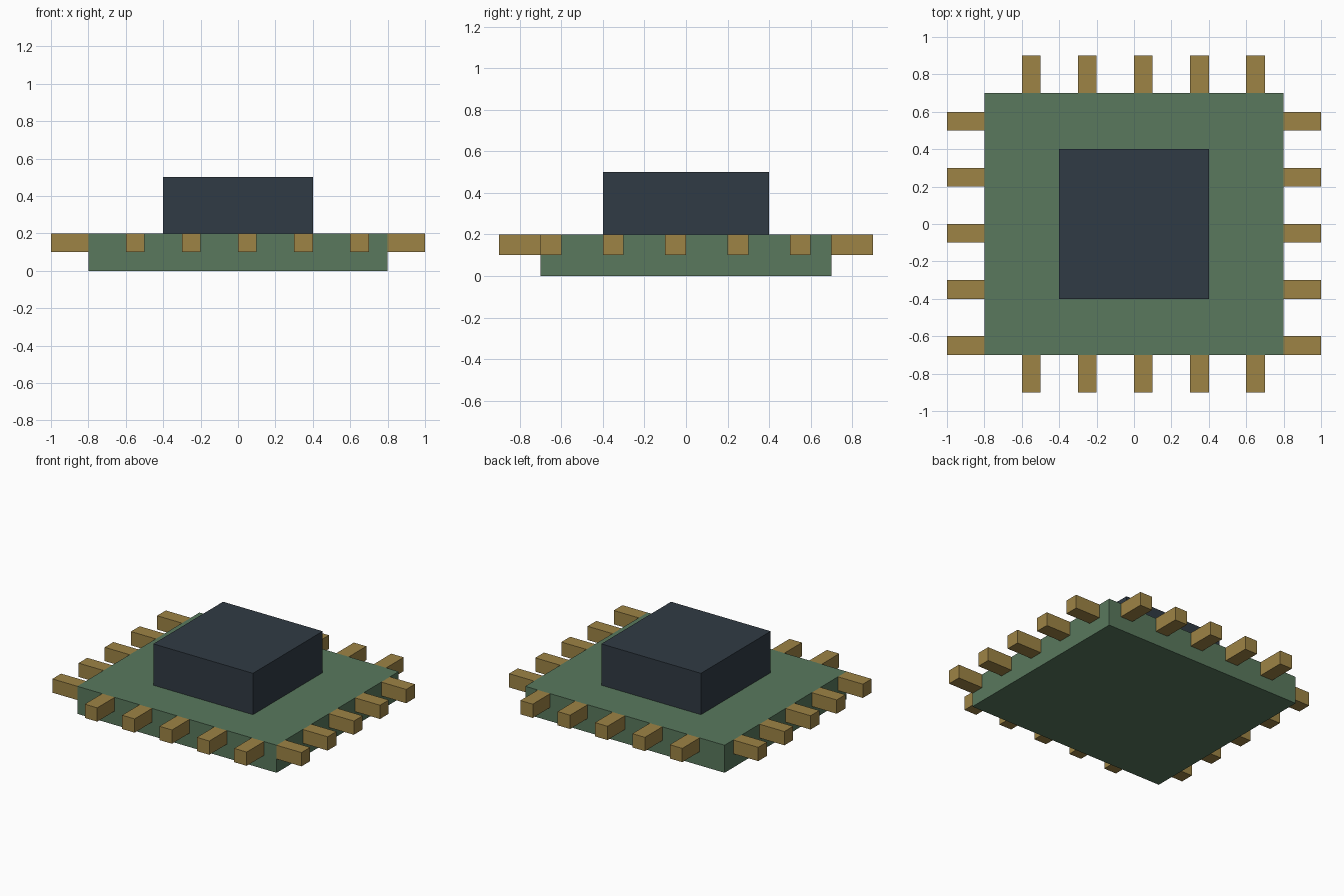
import bpy

if "Cube" in bpy.data.objects:
    bpy.data.objects.remove(bpy.data.objects["Cube"])


def material(name, rgb):
    mat = bpy.data.materials.new(name)
    mat.diffuse_color = (*rgb, 1.0)
    mat.use_nodes = True
    mat.node_tree.nodes["Principled BSDF"].inputs["Base Color"].default_value = mat.diffuse_color
    return mat


def box(name, low, high, mat):
    """Axis-aligned box between two corners."""
    centre = [(a + b) / 2 for a, b in zip(low, high)]
    bpy.ops.mesh.primitive_cube_add(size=1, location=centre)
    obj = bpy.context.object
    obj.name = name
    obj.scale = [b - a for a, b in zip(low, high)]
    bpy.ops.object.transform_apply(location=False, rotation=False, scale=True)
    obj.data.materials.append(mat)
    return obj


green = material("board_green", (0.10, 0.19, 0.11))
dark = material("chip_dark", (0.03, 0.043, 0.058))
brass = material("pin_brass", (0.34, 0.23, 0.06))

# Circuit board and the chip on top
box("board", (-0.8, -0.7, 0), (0.8, 0.7, 0.2), green)
box("chip", (-0.4, -0.4, 0.2), (0.4, 0.4, 0.5), dark)

# Five pins along each edge, flush with the board top
for i in range(5):
    x = -0.6 + 0.3 * i
    y = -0.7 + 0.3 * i
    box(f"front_pin_{i + 1}", (x, -0.9, 0.1), (x + 0.1, -0.7, 0.2), brass)
    box(f"back_pin_{i + 1}", (x, 0.7, 0.1), (x + 0.1, 0.9, 0.2), brass)
    box(f"left_pin_{i + 1}", (-1.0, y, 0.1), (-0.8, y + 0.1, 0.2), brass)
    box(f"right_pin_{i + 1}", (0.8, y, 0.1), (1.0, y + 0.1, 0.2), brass)
